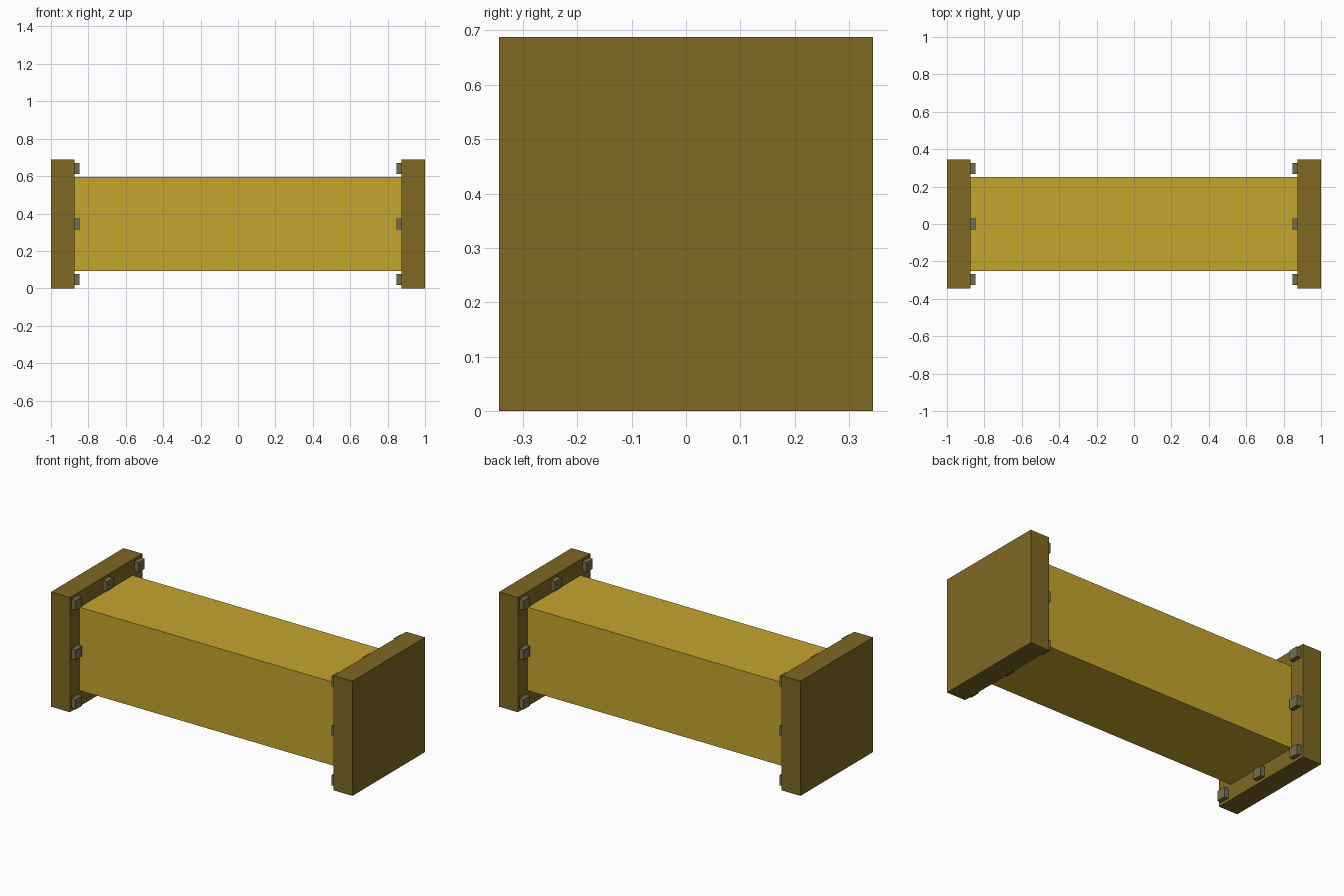
import bpy
import bmesh
from mathutils import Matrix, Vector

if "Cube" in bpy.data.objects:
    bpy.data.objects.remove(bpy.data.objects["Cube"])

HALF = 0.344    # half size of the end plates, also height of the beam axis
BEAM = 0.25     # half thickness of the beam
INNER = 0.875   # x of the inner face of the plates
BOLT = 0.06     # bolt head width
OUT = 0.027     # bolt head height
RING = 0.297    # bolt distance from the beam axis


def material(name, colour):
    m = bpy.data.materials.new(name)
    m.diffuse_color = (*colour, 1)
    m.use_nodes = True
    m.node_tree.nodes["Principled BSDF"].inputs["Base Color"].default_value = m.diffuse_color
    return m


def boxes(name, items, mat):
    """One object from a list of (centre, size) boxes."""
    bm = bmesh.new()
    for centre, size in items:
        bmesh.ops.create_cube(bm, size=1, matrix=Matrix.Translation(centre)
                              @ Matrix.Diagonal((*size, 1)))
    mesh = bpy.data.meshes.new(name)
    bm.to_mesh(mesh)
    bm.free()
    mesh.materials.append(mat)
    obj = bpy.data.objects.new(name, mesh)
    bpy.context.collection.objects.link(obj)
    return obj


yellow = material("yellow paint", (0.56, 0.375, 0.027))
bronze = material("dark bronze", (0.21, 0.138, 0.017))
grey = material("bolt grey", (0.178, 0.152, 0.08))

# Square beam
boxes("beam", [(Vector((0, 0, HALF)), (2 * INNER, 2 * BEAM, 2 * BEAM))], yellow)

for side, label in ((-1, "left"), (1, "right")):
    # End plate
    boxes(label + "_end_plate",
          [(Vector((side * (1 + INNER) / 2, 0, HALF)),
            (1 - INNER, 2 * HALF, 2 * HALF))], bronze)

    # Ring of eight bolt heads on the inner face of the plate
    spots = [(j, k) for j in (-1, 0, 1) for k in (-1, 0, 1) if (j, k) != (0, 0)]
    boxes(label + "_bolts",
          [(Vector((side * (INNER - OUT / 2), j * RING, HALF + k * RING)),
            (OUT, BOLT, BOLT)) for j, k in spots], grey)
